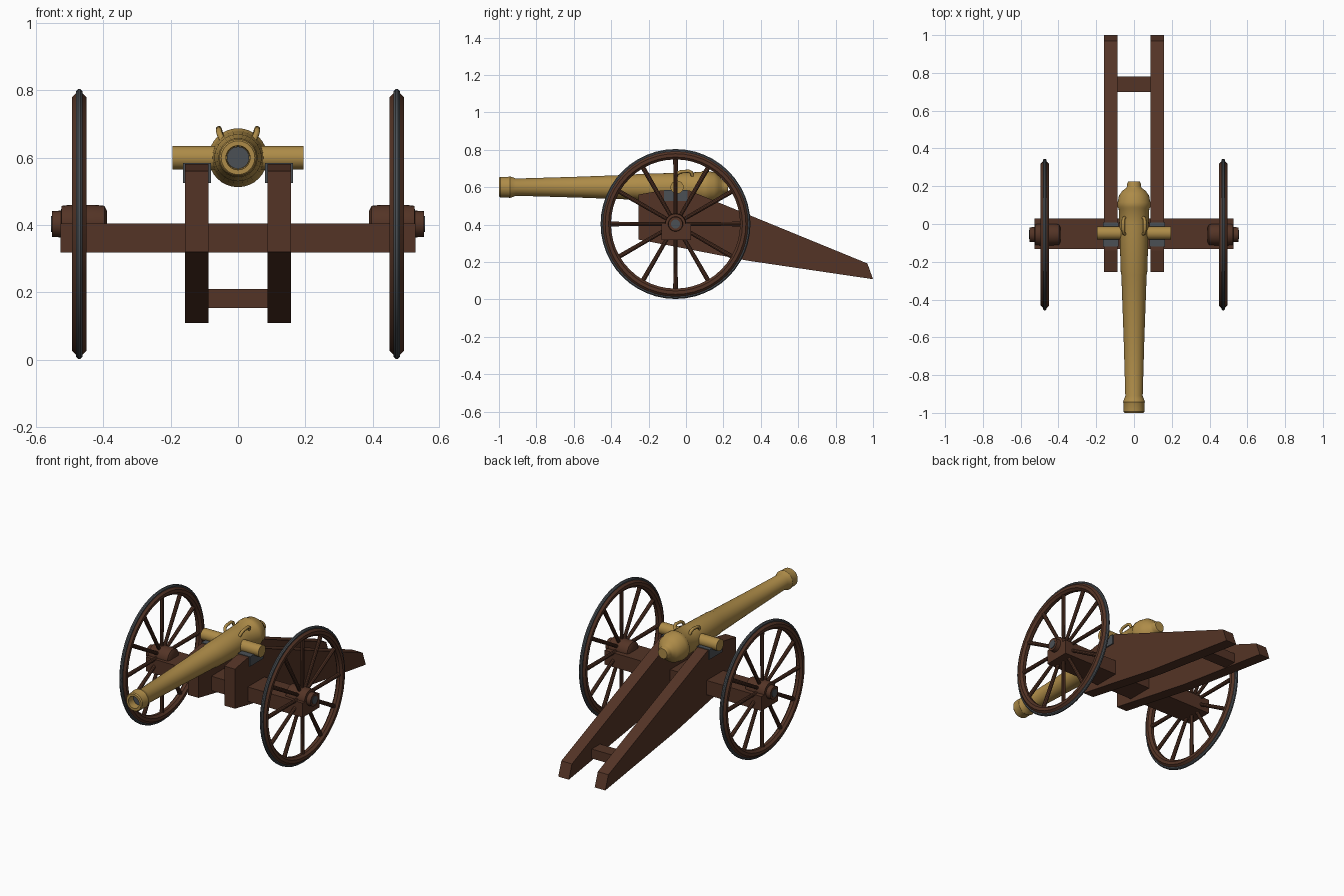
import bpy, bmesh, math
from mathutils import Vector, Matrix

if "Cube" in bpy.data.objects:
    bpy.data.objects.remove(bpy.data.objects["Cube"])


def material(name, rgb):
    m = bpy.data.materials.new(name)
    m.diffuse_color = (*rgb, 1)
    m.use_nodes = True
    m.node_tree.nodes["Principled BSDF"].inputs["Base Color"].default_value = m.diffuse_color
    return m


WOOD = material("dark_wood", (0.088, 0.034, 0.019))
BRONZE = material("bronze", (0.42, 0.26, 0.065))
IRON = material("iron", (0.07, 0.08, 0.09))
AXLE = Vector((0, -0.056, 0.403))      # wheel centre line
BORE_Z = 0.60


def finish(bm, name, mat, smooth=True):
    bmesh.ops.recalc_face_normals(bm, faces=bm.faces)
    me = bpy.data.meshes.new(name)
    bm.to_mesh(me)
    bm.free()
    ob = bpy.data.objects.new(name, me)
    bpy.context.collection.objects.link(ob)
    me.materials.append(mat)
    if smooth:
        bpy.context.view_layer.objects.active = ob
        ob.select_set(True)
        bpy.ops.object.shade_smooth_by_angle(angle=math.radians(35))
        ob.select_set(False)
    return ob


def box(name, lo, hi, mat):
    lo, hi = Vector(lo), Vector(hi)
    bm = bmesh.new()
    bmesh.ops.create_cube(bm, size=1, matrix=Matrix.Translation((lo + hi) / 2) @ Matrix.Diagonal((*(hi - lo), 1)))
    return finish(bm, name, mat, False)


def lathe(name, profile, axis, centre, mat, sides=32, closed=False):
    """Spin (distance along axis, radius) points round the x or y axis."""
    bm = bmesh.new()
    rings = []
    for d, r in profile:
        ring = []
        for i in range(sides):
            a = 2 * math.pi * i / sides
            u, v = r * math.cos(a), r * math.sin(a)
            p = Vector((d, u, v)) if axis == "x" else Vector((u, d, v))
            ring.append(bm.verts.new(p + Vector(centre)))
        rings.append(ring)
    pairs = list(zip(rings, rings[1:]))
    if closed:
        pairs.append((rings[-1], rings[0]))
    else:
        bm.faces.new(rings[0])
        bm.faces.new(rings[-1])
    for a, b in pairs:
        for i in range(sides):
            j = (i + 1) % sides
            bm.faces.new((a[i], a[j], b[j], b[i]))
    return finish(bm, name, mat)


def hoop(name, x, radius, rx, rr, steps, mat):
    prof = [(rx * math.cos(2 * math.pi * (k + .5) / steps),
             radius + rr * math.sin(2 * math.pi * (k + .5) / steps)) for k in range(steps)]
    return lathe(name, prof, "x", AXLE + Vector((x, 0, 0)), mat, 48, True)


# barrel with hollow muzzle, reinforced breech and cascabel
lathe("barrel", [(-0.95, .034), (-1, .036), (-1, .050), (-.993, .055), (-.95, .055), (-.942, .058),
                 (-.93, .054), (-.91, .046), (-.6, .055), (-.27, .067), (-.26, .070), (0.0, .078),
                 (.08, .081), (.09, .0875), (.115, .0875), (.125, .084), (.15, .080), (.175, .062),
                 (.19, .042), (.20, .036), (.215, .036), (.225, .030)],
      "y", (0, 0, BORE_Z), BRONZE)
lathe("bore_end", [(-.955, .033), (-.949, .033)], "y", (0, 0, BORE_Z), IRON)
lathe("trunnion", [(-.195, .035), (.195, .035)], "x", (0, -.048, BORE_Z), BRONZE, 24)

# carriage cheeks running back into the trail
PROFILE = [(-.255, .32), (-.255, .56), (-.14, .581), (.02, .581), (.97, .192), (1.0, .108), (.33, .207)]
for side, label in ((-1, "left"), (1, "right")):
    bm = bmesh.new()
    a = [bm.verts.new((side * .087, y, z)) for y, z in PROFILE]
    b = [bm.verts.new((side * .158, y, z)) for y, z in PROFILE]
    bm.faces.new(a)
    bm.faces.new(b)
    for i in range(len(a)):
        j = (i + 1) % len(a)
        bm.faces.new((a[i], a[j], b[j], b[i]))
    finish(bm, label + "_cheek", WOOD, False)

    # iron trunnion bearing
    x0, x1 = sorted((side * .081, side * .164))
    box(label + "_bearing_plate", (x0, -.118, .525), (x1, .008, .584), IRON)

    # lifting handle on the barrel
    cu = bpy.data.curves.new(label + "_handle", "CURVE")
    cu.dimensions = "3D"
    cu.bevel_depth = .009
    cu.bevel_resolution = 2
    cu.use_fill_caps = True
    sp = cu.splines.new("POLY")
    pts = [(.045, -.055, .648), (.055, -.048, .672), (.057, -.03, .682), (.057, .015, .686),
           (.055, .03, .678), (.045, .035, .65)]
    sp.points.add(len(pts) - 1)
    for p, (x, y, z) in zip(sp.points, pts):
        p.co = (side * x, y, z, 1)
    ob = bpy.data.objects.new(label + "_handle", cu)
    bpy.context.collection.objects.link(ob)
    cu.materials.append(BRONZE)

    # wheel: rim, iron tyre, hub, hub cap, spokes
    x = side * .472
    hoop(label + "_wheel_rim", x, .367, .0235, .0235, 8, WOOD)
    hoop(label + "_wheel_tyre", x, .391, .0105, .0105, 8, IRON)
    hub = [(.39, .040), (.397, .054), (.425, .057), (.5, .057), (.524, .054), (.526, .040), (.553, .038)]
    lathe(label + "_hub", [(side * d, r) for d, r in hub], "x", AXLE, WOOD, 24)
    lathe(label + "_hub_cap", [(side * .54, .024), (side * .556, .024)], "x", AXLE, IRON, 20)
    bm = bmesh.new()
    for i in range(12):
        turn = Matrix.Rotation(math.radians(30 * i), 4, "X")
        bmesh.ops.create_cone(bm, cap_ends=True, segments=10, radius1=.010, radius2=.0125, depth=.31,
                              matrix=Matrix.Translation(AXLE + Vector((x, 0, 0))) @ turn
                              @ Matrix.Translation((0, 0, .205)))
    finish(bm, label + "_spokes", WOOD)

# axle beam and rear cross bar
box("axle_beam", (-.527, -.132, .318), (.527, .028, .405), WOOD)
box("trail_cross_bar", (-.09, .70, .153), (.09, .78, .21), WOOD)
